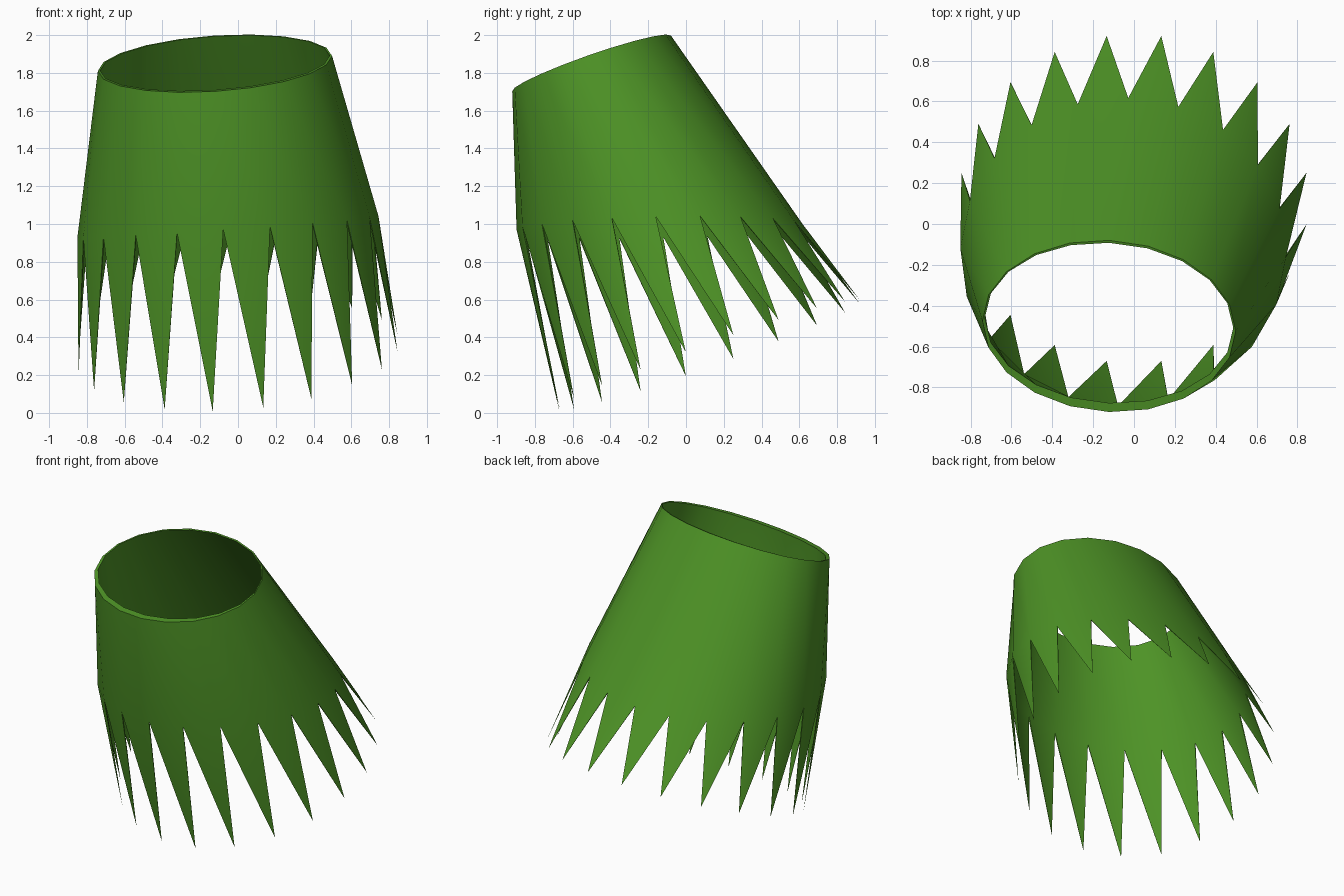
import bpy, bmesh, math
from mathutils import Vector

if "Cube" in bpy.data.objects:
    bpy.data.objects.remove(bpy.data.objects["Cube"])

N = 20  # sides of the tube and number of fringe points


def ring(bm, center, side, front, phase=0.0):
    """Closed ring of N points: a tilted ellipse spanned by two axis vectors."""
    c, s, f = Vector(center), Vector(side), Vector(front)
    pts = []
    for i in range(N):
        a = 2 * math.pi * (i + phase) / N
        pts.append(bm.verts.new(c + s * math.sin(a) + f * math.cos(a)))
    return pts


green = bpy.data.materials.new("leaf green")
green.diffuse_color = (0.075, 0.29, 0.019, 1)
green.use_nodes = True
green.node_tree.nodes["Principled BSDF"].inputs["Base Color"].default_value = green.diffuse_color

bm = bmesh.new()

# Tilted waist opening, outer and inner edge
top_out = ring(bm, (-0.122, -0.50, 1.85), (0.62, -0.025, 0.04), (0, -0.42, -0.148))
top_in = ring(bm, (-0.122, -0.484, 1.852), (0.608, -0.025, 0.04), (0, -0.392, -0.142))

# Notches between the fringe points
notch_out = ring(bm, (-0.053, -0.14, 0.985), (0.797, -0.02, 0.055), (-0.025, -0.757, -0.015))
notch_in = ring(bm, (-0.053, -0.14, 0.985), (0.790, -0.02, 0.055), (-0.025, -0.750, -0.015))

# Fringe tips on a slanted plane
tips = ring(bm, (0, 0.125, 0.303), (0.855, 0, 0.064), (0, -0.805, -0.288), 0.5)

for i in range(N):
    j = (i + 1) % N
    # Wall, lining and rim
    bm.faces.new((top_out[i], notch_out[i], notch_out[j], top_out[j]))
    bm.faces.new((top_in[j], notch_in[j], notch_in[i], top_in[i]))
    bm.faces.new((top_out[j], top_in[j], top_in[i], top_out[i]))
    # Pointed leaf: outside, inside and two thin edges
    bm.faces.new((notch_out[i], tips[i], notch_out[j]))
    bm.faces.new((notch_in[j], tips[i], notch_in[i]))
    bm.faces.new((notch_out[i], notch_in[i], tips[i]))
    bm.faces.new((notch_in[j], notch_out[j], tips[i]))

mesh = bpy.data.meshes.new("leaf_skirt")
bm.to_mesh(mesh)
bm.free()
mesh.materials.append(green)

skirt = bpy.data.objects.new("leaf_skirt", mesh)
bpy.context.collection.objects.link(skirt)
bpy.context.view_layer.objects.active = skirt
skirt.select_set(True)
bpy.ops.object.shade_smooth_by_angle(angle=math.radians(40))
